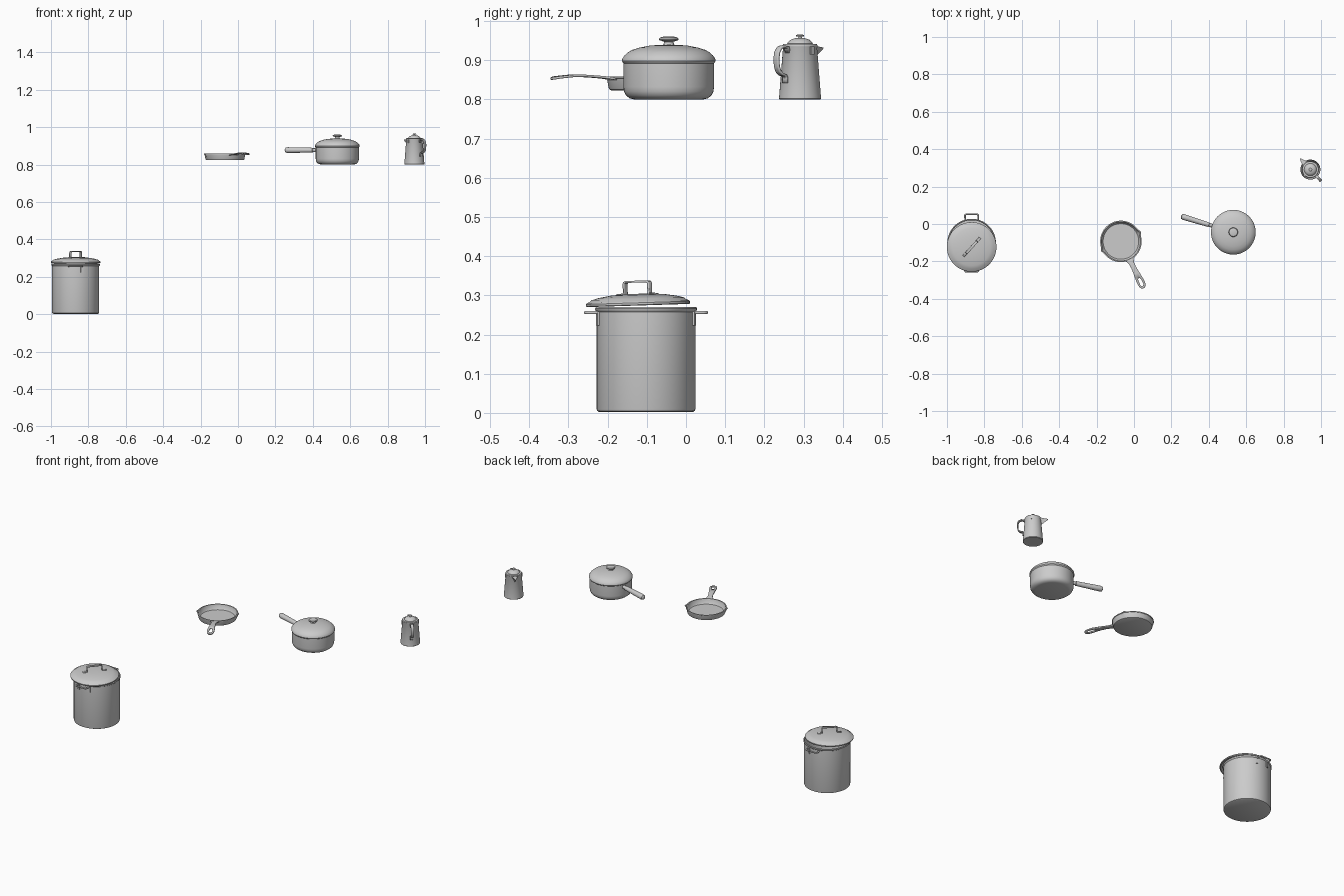
import bpy, bmesh
from math import radians, pi, atan2, exp, sin, cos
from mathutils import Matrix, Vector


def finish(name, bm, matrix):
    bmesh.ops.remove_doubles(bm, verts=bm.verts, dist=1e-6)
    bmesh.ops.recalc_face_normals(bm, faces=bm.faces)
    me = bpy.data.meshes.new(name)
    bm.to_mesh(me)
    bm.free()
    me.shade_smooth()
    me.set_sharp_from_angle(angle=radians(35))
    ob = bpy.data.objects.new(name, me)
    bpy.context.collection.objects.link(ob)
    ob.matrix_world = matrix
    return ob


def lathe(name, profile, matrix, steps=64, warp=None):
    """Revolve (radius, z) points around local z."""
    bm = bmesh.new()
    vs = [bm.verts.new((r, 0, z)) for r, z in profile]
    es = [bm.edges.new(p) for p in zip(vs, vs[1:])]
    bmesh.ops.spin(bm, geom=vs + es, cent=(0, 0, 0), axis=(0, 0, 1),
                   angle=2 * pi, steps=steps)
    if warp:
        for v in bm.verts:
            warp(v.co)
    return finish(name, bm, matrix)


def strap(name, stations, thick, matrix):
    """Flat strip along (x, z, half width, hole half width), thickened."""
    bm = bmesh.new()
    rows = [[bm.verts.new((x, s, z)) for s in (-w, -(h or w / 2), h or w / 2, w)]
            for x, z, w, h in stations]
    for (a, b), (p, q) in zip(zip(rows, rows[1:]), zip(stations, stations[1:])):
        for i in range(3):
            if not (i == 1 and p[3] and q[3]):
                bm.faces.new((a[i], b[i], b[i + 1], a[i + 1]))
    ob = finish(name, bm, matrix)
    mod = ob.modifiers.new("thickness", "SOLIDIFY")
    mod.thickness, mod.offset = thick, 0
    return ob


def rod(name, pts, radius, matrix):
    cu = bpy.data.curves.new(name, "CURVE")
    cu.dimensions = "3D"
    cu.bevel_depth, cu.bevel_resolution, cu.use_fill_caps = radius, 3, True
    sp = cu.splines.new("POLY")
    sp.points.add(len(pts) - 1)
    for p, co in zip(sp.points, pts):
        p.co = (*co, 1)
    ob = bpy.data.objects.new(name, cu)
    bpy.context.collection.objects.link(ob)
    ob.matrix_world = matrix
    return ob


def box(name, size, matrix):
    bm = bmesh.new()
    bmesh.ops.create_cube(bm, size=1)
    bmesh.ops.scale(bm, vec=size, verts=bm.verts)
    return finish(name, bm, matrix)


def at(x, y, z, turn=0.0):
    return Matrix.Translation((x, y, z)) @ Matrix.Rotation(radians(turn), 4, "Z")


# Stock pot body with rolled rim
pot = at(-0.868, -0.102, 0)
lathe("stock_pot_body", [(0, 0.002), (0.119, 0.002), (0.1245, 0.005), (0.126, 0.01),
      (0.126, 0.258), (0.129, 0.261), (0.130, 0.266), (0.128, 0.270), (0.124, 0.270),
      (0.122, 0.262), (0.122, 0.008), (0, 0.008)], pot)

# Stock pot side handles
for k, name in ((0, "back"), (180, "front")):
    m = pot @ Matrix.Rotation(radians(k), 4, "Z")
    half = [(0.034, 0.121, 0.256), (0.036, 0.146, 0.256), (0.034, 0.151, 0.256),
            (0.030, 0.154, 0.256)]
    rod("stock_pot_handle_" + name, half + [(-x, y, z) for x, y, z in reversed(half)],
        0.0045, m)
    for s in (-1, 1):
        box("stock_pot_handle_tab_" + name, (0.014, 0.006, 0.035),
            m @ at(s * 0.034, 0.1225, 0.241, -s * 15))

# Stock pot lid, slightly shifted and tipped
lid = at(-0.868, -0.1225, 0.274) @ Matrix.Rotation(radians(1.8), 4, "X")
lathe("stock_pot_lid", [(0, 0.024), (0.115, 0.010), (0.127, 0), (0.131, 0), (0.1325, 0.002),
      (0.1325, 0.007), (0.130, 0.010), (0.124, 0.012), (0.118, 0.017), (0.10, 0.022),
      (0.07, 0.027), (0.035, 0.0295), (0, 0.030)], lid)
half = [(0.066, 0.028), (0.042, 0.030), (0.042, 0.055), (0.040, 0.059), (0.036, 0.061)]
path = half + [(-x, z) for x, z in reversed(half)]
strap("stock_pot_lid_handle", [(x, z, 0.007, 0) for x, z in path], 0.005,
      lid @ Matrix.Rotation(radians(48), 4, "Z"))

# Skillet: local +x is the handle, pour lips on both sides
pan = at(-0.07, -0.093, 0.823, -64)


def pour_lips(co):
    a = abs(atan2(co.y, co.x)) - pi / 2
    r = co.xy.length
    if r > 0.08:
        k = 1 + 0.008 / r * exp(-(a / 0.09) ** 2) * max(0, co.z / 0.035) ** 2
        co.x *= k
        co.y *= k


lathe("skillet_pan", [(0, 0), (0.098, 0), (0.102, 0.002), (0.104, 0.006), (0.109, 0.030),
      (0.111, 0.031), (0.111, 0.035), (0.105, 0.035), (0.099, 0.010), (0.095, 0.006),
      (0, 0.006)], pan, 96, pour_lips)
strap("skillet_handle", [(0.104, 0.029, 0.026, 0), (0.115, 0.031, 0.019, 0),
      (0.130, 0.033, 0.014, 0), (0.155, 0.035, 0.013, 0), (0.19, 0.037, 0.016, 0),
      (0.218, 0.037, 0.019, 0.002), (0.222, 0.037, 0.0195, 0.006),
      (0.232, 0.036, 0.020, 0.008), (0.254, 0.034, 0.020, 0.009),
      (0.262, 0.033, 0.018, 0.006), (0.265, 0.0325, 0.0165, 0.002),
      (0.273, 0.031, 0.012, 0), (0.278, 0.030, 0.006, 0)], 0.006, pan)

# Saucepan body, lid and knob
sauce = at(0.531, -0.044, 0.80)
lathe("saucepan_body", [(0, 0), (0.088, 0), (0.100, 0.003), (0.109, 0.010), (0.114, 0.020),
      (0.1155, 0.032), (0.1155, 0.092), (0.118, 0.095), (0.112, 0.096), (0.111, 0.03),
      (0.09, 0.006), (0, 0.006)], sauce)
lathe("saucepan_lid", [(0, 0.100), (0.110, 0.094), (0.118, 0.095), (0.1195, 0.098),
      (0.1185, 0.104), (0.113, 0.112), (0.104, 0.120), (0.094, 0.126), (0.075, 0.132),
      (0.05, 0.137), (0.025, 0.139), (0, 0.140)], sauce)
lathe("saucepan_knob", [(0.016, 0.138), (0.013, 0.142), (0.012, 0.147), (0.017, 0.149),
      (0.024, 0.151), (0.025, 0.154), (0.022, 0.158), (0.014, 0.160), (0, 0.160)], sauce, 32)

# Saucepan handle: a round grip widening outwards
lathe("saucepan_handle", [(0, 0.112), (0.010, 0.112), (0.010, 0.135), (0.0125, 0.137),
      (0.013, 0.16), (0.015, 0.25), (0.0155, 0.278), (0.013, 0.288), (0.007, 0.292),
      (0, 0.292)], sauce @ at(0, 0, 0.077, 163) @ Matrix.Rotation(pi / 2, 4, "Y"), 24)

# Coffee pot body, lid and knob; local +x is the handle
jug = at(0.943, 0.291, 0.80, -47)
lathe("coffee_pot_body", [(0, 0.001), (0.052, 0), (0.0535, 0.002), (0.0535, 0.005),
      (0.0435, 0.132), (0.0445, 0.134), (0.0445, 0.137), (0.041, 0.138), (0.040, 0.13),
      (0.049, 0.006), (0, 0.006)], jug, 48)
lathe("coffee_pot_lid", [(0, 0.136), (0.043, 0.136), (0.0445, 0.138), (0.043, 0.141),
      (0.033, 0.142), (0.031, 0.146), (0.024, 0.152), (0.013, 0.156), (0.005, 0.157),
      (0.004, 0.160), (0.010, 0.161), (0.0105, 0.163), (0.008, 0.165), (0, 0.165)], jug, 48)

# Coffee pot strap handle
strap("coffee_pot_handle", [(x, z, 0.008, 0) for x, z in (
      (0.042, 0.120), (0.047, 0.132), (0.062, 0.135), (0.073, 0.130), (0.080, 0.119),
      (0.082, 0.105), (0.081, 0.085), (0.076, 0.072), (0.066, 0.064), (0.055, 0.061),
      (0.0515, 0.055), (0.053, 0.042))], 0.006, jug)

# Coffee pot pouring spout: a pointed beak
bm = bmesh.new()
rim = [bm.verts.new((-0.040, s * 0.017, 0.136)) for s in (-1, 1)]
lip = [bm.verts.new((-0.080, s * 0.003, 0.132)) for s in (-1, 1)]
low = bm.verts.new((-0.043, 0, 0.100))
tip = bm.verts.new((-0.078, 0, 0.126))
for f in ((rim[0], rim[1], lip[1], lip[0]), (rim[0], lip[0], tip, low),
          (rim[1], low, tip, lip[1]), (lip[0], lip[1], tip), (rim[0], low, rim[1])):
    bm.faces.new(f)
finish("coffee_pot_spout", bm, jug)

# Small ears beside the coffee pot rim
for s in (-1, 1):
    box("coffee_pot_ear", (0.012, 0.006, 0.020), jug @ at(0, s * 0.045, 0.125))
